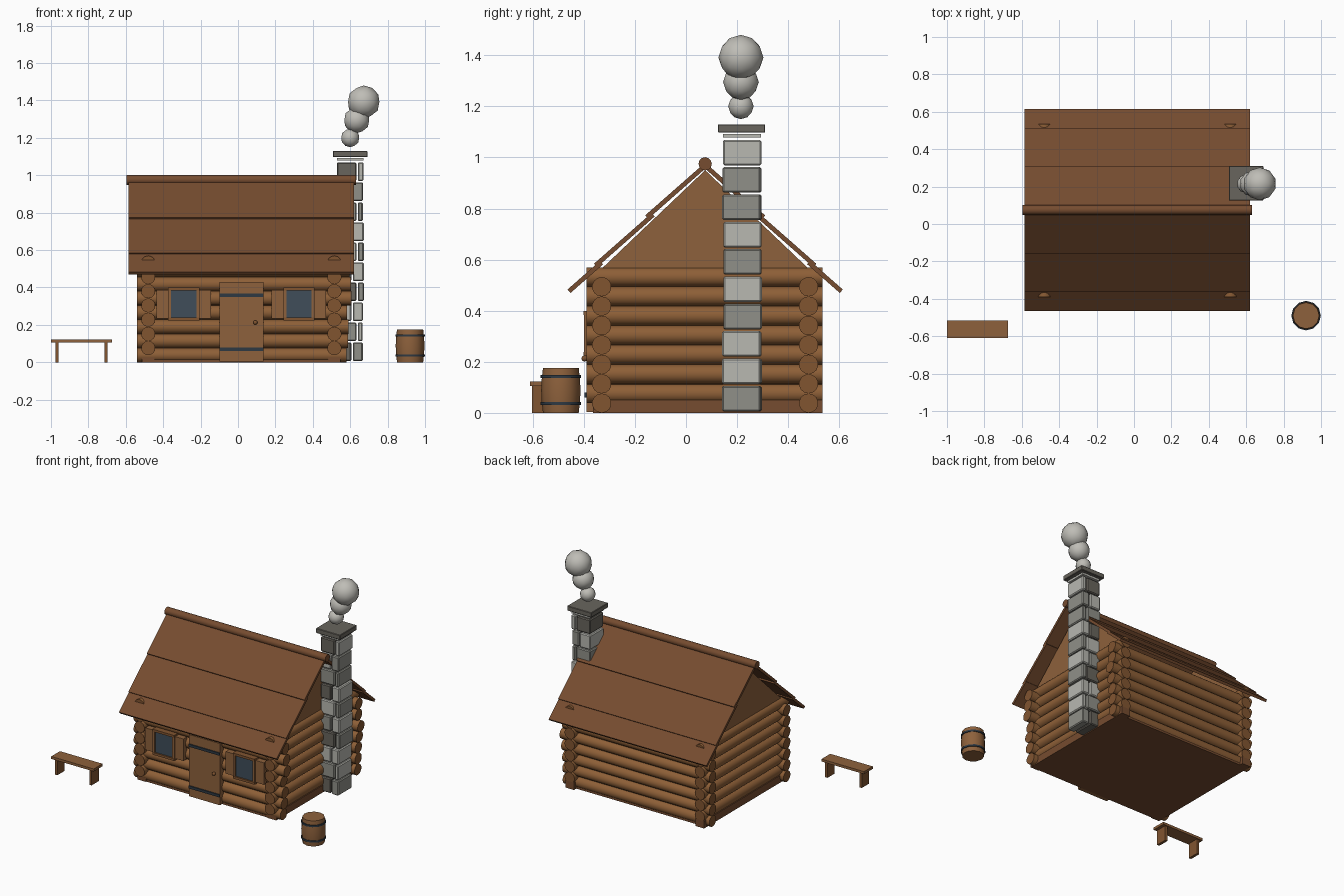
import bpy, bmesh, math, random
from mathutils import Matrix, Vector

random.seed(4)
cube = bpy.data.objects.get("Cube")
if cube:
    bpy.data.objects.remove(cube)


def material(name, r, g, b):
    m = bpy.data.materials.new(name)
    m.use_nodes = True
    m.diffuse_color = (r, g, b, 1)
    m.node_tree.nodes["Principled BSDF"].inputs["Base Color"].default_value = (r, g, b, 1)
    return m


LOG = material("log brown", 0.27, 0.115, 0.038)
LOG_END = material("log end brown", 0.22, 0.09, 0.03)
PLANK = material("plank brown", 0.27, 0.12, 0.045)
ROOF = material("roof brown", 0.18, 0.072, 0.029)
IRON = material("dark iron", 0.027, 0.04, 0.055)
GLASS = material("window glass", 0.05, 0.075, 0.1)
LIGHT = material("light stone", 0.48, 0.48, 0.44)
MID = material("grey stone", 0.28, 0.28, 0.25)
DARK = material("dark stone", 0.14, 0.13, 0.11)
SMOKE = material("smoke grey", 0.52, 0.51, 0.47)


def add(name, bm, *mats, smooth=False):
    bmesh.ops.recalc_face_normals(bm, faces=bm.faces)
    mesh = bpy.data.meshes.new(name)
    bm.to_mesh(mesh)
    bm.free()
    for m in mats:
        mesh.materials.append(m)
    ob = bpy.data.objects.new(name, mesh)
    bpy.context.collection.objects.link(ob)
    if smooth:
        bpy.ops.object.select_all(action='DESELECT')
        ob.select_set(True)
        bpy.context.view_layer.objects.active = ob
        bpy.ops.object.shade_smooth_by_angle(angle=math.radians(45))
    return ob


def box(name, lo, hi, mat, bevel=0.0, tilt=0.0):
    """Box between two corners, tilted about x through its centre."""
    lo, hi = Vector(lo), Vector(hi)
    bm = bmesh.new()
    bmesh.ops.create_cube(bm, size=1)
    bmesh.ops.scale(bm, vec=hi - lo, verts=bm.verts)
    if bevel:
        bmesh.ops.bevel(bm, geom=bm.edges[:], offset=bevel, segments=1, affect='EDGES')
    move = Matrix.Translation((lo + hi) / 2) @ Matrix.Rotation(tilt, 4, 'X')
    bmesh.ops.transform(bm, matrix=move, verts=bm.verts)
    return add(name, bm, mat)


def log(name, start, end, r, mats, sides=14):
    """Round log from start to end, with its cut ends in the second material."""
    start, end = Vector(start), Vector(end)
    axis = end - start
    bm = bmesh.new()
    bmesh.ops.create_cone(bm, cap_ends=True, segments=sides, radius1=r, radius2=r, depth=axis.length)
    for f in bm.faces:
        f.material_index = int(abs(f.normal.z) > 0.9) * (len(mats) - 1)
    move = Matrix.Translation((start + end) / 2) @ axis.to_track_quat('Z', 'Y').to_matrix().to_4x4()
    bmesh.ops.transform(bm, matrix=move, verts=bm.verts)
    return add(name, bm, *mats, smooth=True)


# Log walls, with the two directions half a log apart
X0, X1, Y0, Y1 = -0.48, 0.515, -0.33, 0.48
R, STEP = 0.038, 0.076
wood = (LOG, LOG_END)
for i in range(7):
    z = 0.038 + i * STEP
    for name, y in (("front", Y0), ("back", Y1)):
        right = 0.58 if i == 0 else random.uniform(0.58, 0.61)
        log(f"{name}_wall_log", (-0.54, y, z), (right, y, z), R, wood)
    for name, x in (("right", X0), ("left", X1)):
        log(f"{name}_wall_log", (x, -0.39, z + R), (x, 0.535, z + R), R, wood)

# Floor and half-log sills
box("floor", (X0, Y0 - 0.03, 0), (X1, Y1 + 0.03, 0.03), ROOF)
for x in (X0, X1):
    box("sill", (x - 0.033, -0.365, 0), (x + 0.033, 0.535, 0.05), ROOF)

# Gables
RIDGE_Y, RIDGE_Z = 0.075, 0.975
for x in (X0, X1):
    bm = bmesh.new()
    profile = [(RIDGE_Y - 0.41, 0.56), (RIDGE_Y + 0.41, 0.56), (RIDGE_Y, 0.95)]
    face = bm.faces.new([bm.verts.new((x - 0.015, y, z)) for y, z in profile])
    ext = bmesh.ops.extrude_face_region(bm, geom=[face])
    verts = [v for v in ext["geom"] if isinstance(v, bmesh.types.BMVert)]
    bmesh.ops.translate(bm, vec=(0.03, 0, 0), verts=verts)
    add("gable", bm, PLANK)

# Lapped roof boards and ridge pole
slope = math.atan2(0.5, 0.53)
for name, s in (("front", -1), ("back", 1)):
    for a, b in ((0, 0.31), (0.285, 0.585), (0.56, 0.73)):
        t, half = (a + b) / 2, (b - a) / 2
        y = RIDGE_Y + s * t * math.cos(slope)
        z = RIDGE_Z - t * math.sin(slope)
        box(f"{name}_roof_board", (-0.585, y - half, z - 0.009), (0.62, y + half, z + 0.009),
            ROOF, tilt=-s * (slope - 0.035))
log("ridge_pole", (-0.597, RIDGE_Y, RIDGE_Z), (0.632, RIDGE_Y, RIDGE_Z), 0.026, (ROOF,), 12)

# Door with iron straps and knob
box("door", (-0.1, -0.39, 0.004), (0.135, -0.35, 0.43), PLANK)
for z in (0.07, 0.358):
    box("door_strap", (-0.1, -0.397, z - 0.009), (0.135, -0.388, z + 0.009), IRON)
bm = bmesh.new()
bmesh.ops.create_uvsphere(bm, u_segments=10, v_segments=6, radius=0.012,
                          matrix=Matrix.Translation((0.093, -0.397, 0.213)))
add("door_knob", bm, LOG_END, smooth=True)

# Windows with frames and shutters
for x in (-0.29, 0.325):
    box("window_glass", (x - 0.068, -0.392, 0.238), (x + 0.068, -0.35, 0.384), GLASS)
    for s in (-1, 1):
        for name, c, w, lo, hi, front in (("frame_side", 0.075, 0.008, 0.225, 0.397, -0.4),
                                          ("shutter", 0.113, 0.033, 0.235, 0.387, -0.39)):
            box(f"window_{name}", (x + s * c - w, front, lo), (x + s * c + w, -0.35, hi), PLANK)
        z = 0.311 + s * 0.08
        box("window_frame_rail", (x - 0.083, -0.402, z - 0.008), (x + 0.083, -0.35, z + 0.008), LOG_END)

# Chimney of stacked stones, each course split at a different place
courses = (MID, LIGHT, LIGHT, MID, LIGHT, MID, LIGHT, MID, MID, LIGHT)
for i, outer in enumerate(courses):
    z0 = 0.006 + i * 0.107
    z1 = z0 + 0.1
    split = 0.637 if i % 2 else 0.61
    j = random.uniform(-0.004, 0.004)
    inner = DARK if i % 3 == 0 else MID if i % 3 == 1 else LIGHT
    box("chimney_outer_stone", (split + 0.004, 0.144 + j, z0), (0.67 + j, 0.294 + j, z1), outer, 0.006)
    box("chimney_inner_stone", (0.527 + j, 0.146, z0), (split - 0.004, 0.294 - j, z1), inner, 0.006)
box("chimney_collar", (0.53, 0.145, 1.078), (0.67, 0.293, 1.092), LIGHT)
box("chimney_cap", (0.507, 0.125, 1.097), (0.692, 0.31, 1.13), DARK, 0.003)

# Smoke puffs
for x, z, r in ((0.6, 1.2, 0.05), (0.635, 1.295, 0.07), (0.672, 1.392, 0.088)):
    bm = bmesh.new()
    bmesh.ops.create_icosphere(bm, subdivisions=2, radius=r, matrix=Matrix.Translation((x, 0.215, z)))
    add("smoke_puff", bm, SMOKE, smooth=True)

# Barrel with iron hoops
BX, BY = 0.92, -0.49
bm = bmesh.new()
rings = []
for z, r in ((0, 0.07), (0.045, 0.075), (0.088, 0.077), (0.13, 0.075), (0.176, 0.07)):
    rings.append([bm.verts.new((BX + r * math.cos(k * math.tau / 12), BY + r * math.sin(k * math.tau / 12), z))
                  for k in range(12)])
for a, b in zip(rings, rings[1:]):
    for k in range(12):
        n = (k + 1) % 12
        bm.faces.new((a[k], a[n], b[n], b[k]))
bm.faces.new(rings[0])
bm.faces.new(rings[-1])
add("barrel", bm, PLANK, smooth=True)
for z in (0.036, 0.143):
    log("barrel_hoop", (BX, BY, z - 0.006), (BX, BY, z + 0.006), 0.079, (IRON,), 12)

# Bench
box("bench_seat", (-1, -0.61, 0.105), (-0.675, -0.515, 0.122), PLANK)
for x in (-0.968, -0.706):
    box("bench_leg", (x - 0.009, -0.602, 0), (x + 0.009, -0.523, 0.106), LOG_END)
